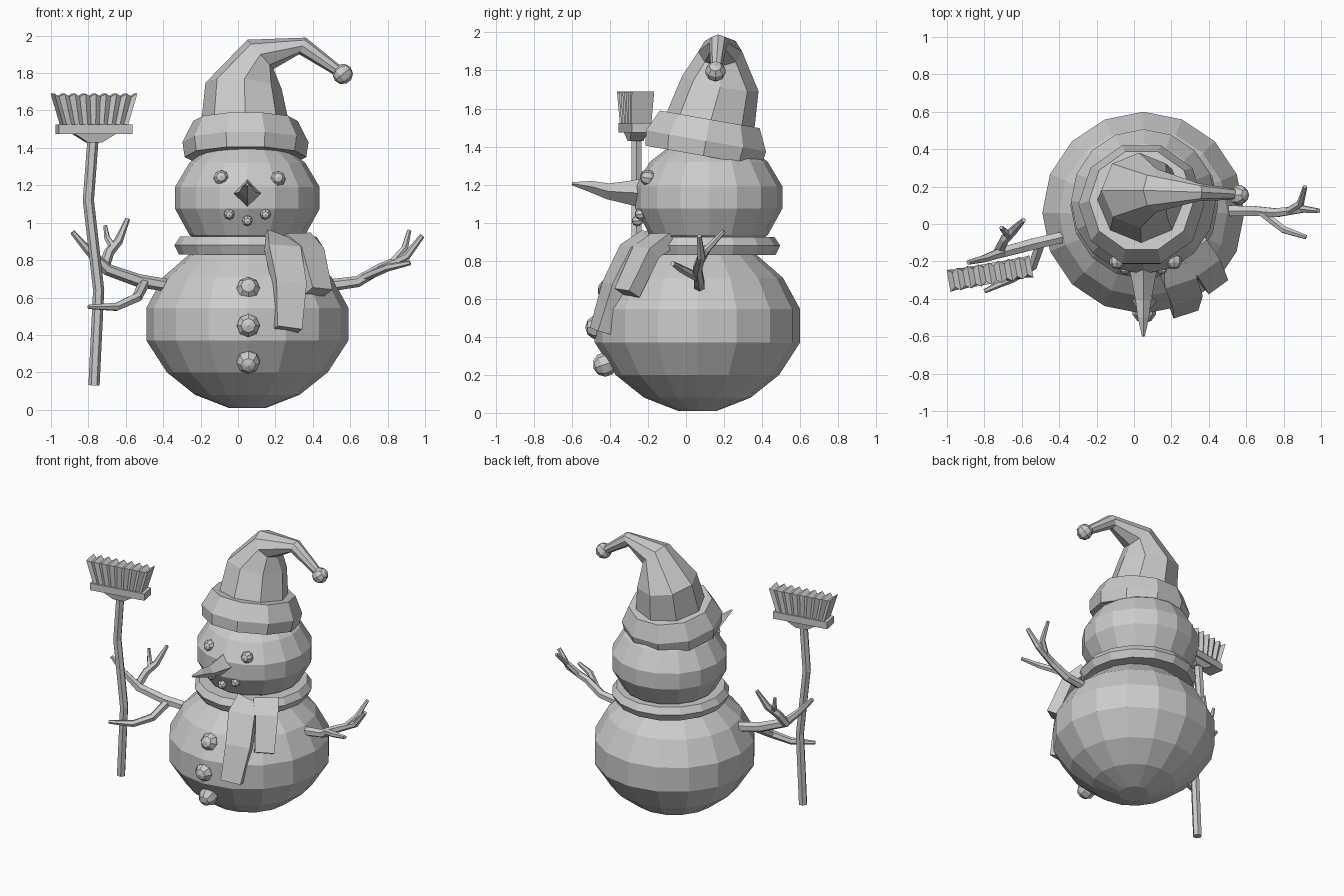
import bpy
import bmesh
import math
from mathutils import Vector, Matrix

if "Cube" in bpy.data.objects:
    bpy.data.objects.remove(bpy.data.objects["Cube"])


def loft(name, rings):
    """Skin a list of closed rings (equal point counts) and cap both ends."""
    bm = bmesh.new()
    vs = [[bm.verts.new(p) for p in r] for r in rings]
    n = len(rings[0])
    for a, b in zip(vs, vs[1:]):
        for i in range(n):
            j = (i + 1) % n
            bm.faces.new((a[i], a[j], b[j], b[i]))
    bm.faces.new(vs[0][::-1])
    bm.faces.new(vs[-1])
    bmesh.ops.recalc_face_normals(bm, faces=bm.faces)
    me = bpy.data.meshes.new(name)
    bm.to_mesh(me)
    bm.free()
    ob = bpy.data.objects.new(name, me)
    bpy.context.collection.objects.link(ob)
    return ob


def ring(n, rx, ry, z=0, phase=0):
    return [Vector((rx * math.cos(phase + 2 * math.pi * i / n),
                    ry * math.sin(phase + 2 * math.pi * i / n), z)) for i in range(n)]


def lathe(name, profile, loc, n=16, tilt=0):
    m = Matrix.Translation(loc) @ Matrix.Rotation(tilt, 4, 'X')
    return loft(name, [[m @ p for p in ring(n, r, r, z)] for r, z in profile])


def tube(name, pts, radii, n=6, up=(0, 0, 1), phase=0):
    pts = [Vector(p) for p in pts]
    u = Vector(up)
    rings = []
    for i, p in enumerate(pts):
        t = Vector((0, 0, 0))
        if i:
            t += (p - pts[i - 1]).normalized()
        if i < len(pts) - 1:
            t += (pts[i + 1] - p).normalized()
        t.normalize()
        u = (u - t * u.dot(t)).normalized()
        w = t.cross(u)
        rings.append([p + u * q.x + w * q.y for q in ring(n, radii[i], radii[i], 0, phase)])
    return loft(name, rings)


def ball(name, loc, r, rot=(0, 0, 0), seg=8, rows=5):
    bm = bmesh.new()
    bmesh.ops.create_uvsphere(bm, u_segments=seg, v_segments=rows, radius=r)
    me = bpy.data.meshes.new(name)
    bm.to_mesh(me)
    bm.free()
    ob = bpy.data.objects.new(name, me)
    ob.location, ob.rotation_euler = loc, rot
    bpy.context.collection.objects.link(ob)


def strap(name, pts, widths, thick, out):
    """Flat band along pts, its face turned towards the direction out."""
    pts, out = [Vector(p) for p in pts], Vector(out)
    rings = []
    for i, p in enumerate(pts):
        t = (pts[min(i + 1, len(pts) - 1)] - pts[max(i - 1, 0)]).normalized()
        side = t.cross(out).normalized()
        nrm = side.cross(t).normalized()
        w, h = side * widths[i] / 2, nrm * thick / 2
        rings.append([p - w - h, p + w - h, p + w + h, p - w + h])
    loft(name, rings)


# Snow body, head and scarf loop
lathe("body", [(0.1, 0.01), (0.28, 0.08), (0.43, 0.2), (0.54, 0.37), (0.54, 0.545),
               (0.45, 0.71), (0.30, 0.84), (0.12, 0.9)], (0.05, 0.06, 0))
lathe("head", [(0.2, 0.86), (0.31, 0.935), (0.387, 1.075), (0.387, 1.19),
               (0.31, 1.32), (0.18, 1.42)], (0.05, 0.12, 0))
lathe("scarf_loop", [(0.27, 0.84), (0.37, 0.83), (0.395, 0.88), (0.365, 0.925),
                     (0.27, 0.925)], (0.055, 0.1, 0))

# Scarf tails
strap("scarf_tail_long", [(0.23, -0.19, 0.9), (0.24, -0.29, 0.855), (0.275, -0.38, 0.67),
                          (0.265, -0.45, 0.43)], [0.19, 0.18, 0.17, 0.14], 0.075, (0.35, -1, 0.2))
strap("scarf_tail_short", [(0.31, -0.12, 0.91), (0.38, -0.21, 0.845), (0.43, -0.31, 0.63)],
      [0.17, 0.15, 0.13], 0.08, (0.75, -1, 0.2))

# Hat: tilted brim, bent cone and bobble
lathe("hat_brim", [(0.24, -0.07), (0.325, -0.08), (0.337, 0.0), (0.28, 0.115), (0.22, 0.115)],
      (0.04, 0.105, 1.43), 10, math.radians(-10))
cone = [((0.04, 0.12, 1.50), 0.24, 0.24, -11, 0), ((0.03, 0.18, 1.73), 0.205, 0.205, -11, 5),
        ((0.12, 0.18, 1.90), 0.105, 0.115, 0, 48), ((0.345, 0.17, 1.945), 0.048, 0.048, 0, 112),
        ((0.53, 0.16, 1.815), 0.03, 0.03, 0, 130)]
rings = []
for c, rx, ry, tx, ty in cone:
    m = (Matrix.Translation(c) @ Matrix.Rotation(math.radians(ty), 4, 'Y')
         @ Matrix.Rotation(math.radians(tx), 4, 'X'))
    rings.append([m @ p for p in ring(8, rx, ry)])
loft("hat_cone", rings)
ball("hat_bobble", (0.56, 0.155, 1.795), 0.055, (0, 0.9, 0))

# Face
for i, (x, y, z, r) in enumerate([(-0.09, -0.2, 1.24, 0.042), (0.215, -0.2, 1.235, 0.042)]):
    ball(f"eye_{i}", (x, y, z), r, (1.4, 0, 0))
for i, (x, y, z) in enumerate([(-0.047, -0.24, 1.045), (0.05, -0.255, 1.01), (0.147, -0.24, 1.045)]):
    ball(f"mouth_{i}", (x, y, z), 0.03, (1.7, 0, 0))
tube("carrot_nose", [(0.05, -0.2, 1.155), (0.05, -0.3, 1.158), (0.05, -0.41, 1.165),
                     (0.05, -0.5, 1.19), (0.05, -0.6, 1.205)],
     [0.085, 0.062, 0.042, 0.03, 0.008], 4)

# Buttons
for i, (y, z, a) in enumerate([(-0.4, 0.645, 1.2), (-0.465, 0.45, 1.57), (-0.425, 0.255, 1.9)]):
    ball(f"button_{i}", (0.055, y, z), 0.065, (a, 0, 0))

# Twig arms
tube("arm_left_side", [(0.45, 0.07, 0.66), (0.64, 0.07, 0.685), (0.76, 0.06, 0.755),
                       (0.9, 0.08, 0.82), (0.985, 0.07, 0.93)], [0.034, 0.03, 0.027, 0.022, 0.014])
tube("arm_left_twig_a", [(0.83, 0.07, 0.79), (0.89, 0.11, 0.86), (0.915, 0.2, 0.955)],
     [0.024, 0.02, 0.012])
tube("arm_left_twig_b", [(0.68, 0.065, 0.71), (0.8, -0.03, 0.76), (0.92, -0.07, 0.785)],
     [0.025, 0.021, 0.013])
tube("arm_right_side", [(-0.38, -0.07, 0.665), (-0.53, -0.105, 0.69), (-0.7, -0.15, 0.75),
                        (-0.8, -0.185, 0.85), (-0.885, -0.205, 0.95)],
     [0.034, 0.035, 0.032, 0.022, 0.014])
tube("arm_right_twig_a", [(-0.72, -0.14, 0.75), (-0.69, -0.08, 0.84), (-0.64, -0.03, 0.9),
                          (-0.59, 0.02, 1.02)], [0.03, 0.028, 0.024, 0.013])
tube("arm_right_twig_b", [(-0.67, -0.06, 0.87), (-0.7, -0.03, 0.92), (-0.71, -0.02, 0.985)],
     [0.022, 0.016, 0.01])
tube("arm_right_twig_c", [(-0.5, -0.1, 0.68), (-0.54, -0.22, 0.6), (-0.65, -0.29, 0.55),
                          (-0.8, -0.36, 0.55)], [0.03, 0.028, 0.024, 0.012])

# Broom: bent handle, tapered socket, block and pleated bristles
tube("broom_handle", [(-0.77, -0.26, 0.13), (-0.745, -0.26, 0.64), (-0.8, -0.26, 1.12),
                      (-0.775, -0.26, 1.45)], [0.03] * 4, 6, (1, 0, 0))
broom = Matrix.Translation((-0.77, -0.265, 0)) @ Matrix.Rotation(math.radians(10), 4, 'Z')


def slab(name, sections):
    loft(name, [[broom @ Vector((sx * w, sy * d, z)) for sx, sy in
                 ((-1, -1), (1, -1), (1, 1), (-1, 1))] for w, d, z in sections])


slab("broom_socket", [(0.04, 0.035, 1.43), (0.12, 0.045, 1.48)])
slab("broom_block", [(0.2, 0.055, 1.475), (0.2, 0.055, 1.525)])
pleats = 16
rings = []
for i in range(pleats + 1):
    f, s = 2 * i / pleats - 1, (-1) ** i
    lo, hi, dz = 0.175 * f, 0.225 * f, 1.682 + 0.008 * s
    rings.append([broom @ Vector(p) for p in (
        (lo, -0.045 - 0.008 * s, 1.52), (lo, 0.045 + 0.008 * s, 1.52),
        (hi, 0.05 + 0.01 * s, dz), (hi, -0.05 - 0.01 * s, dz))])
loft("broom_bristles", rings)
